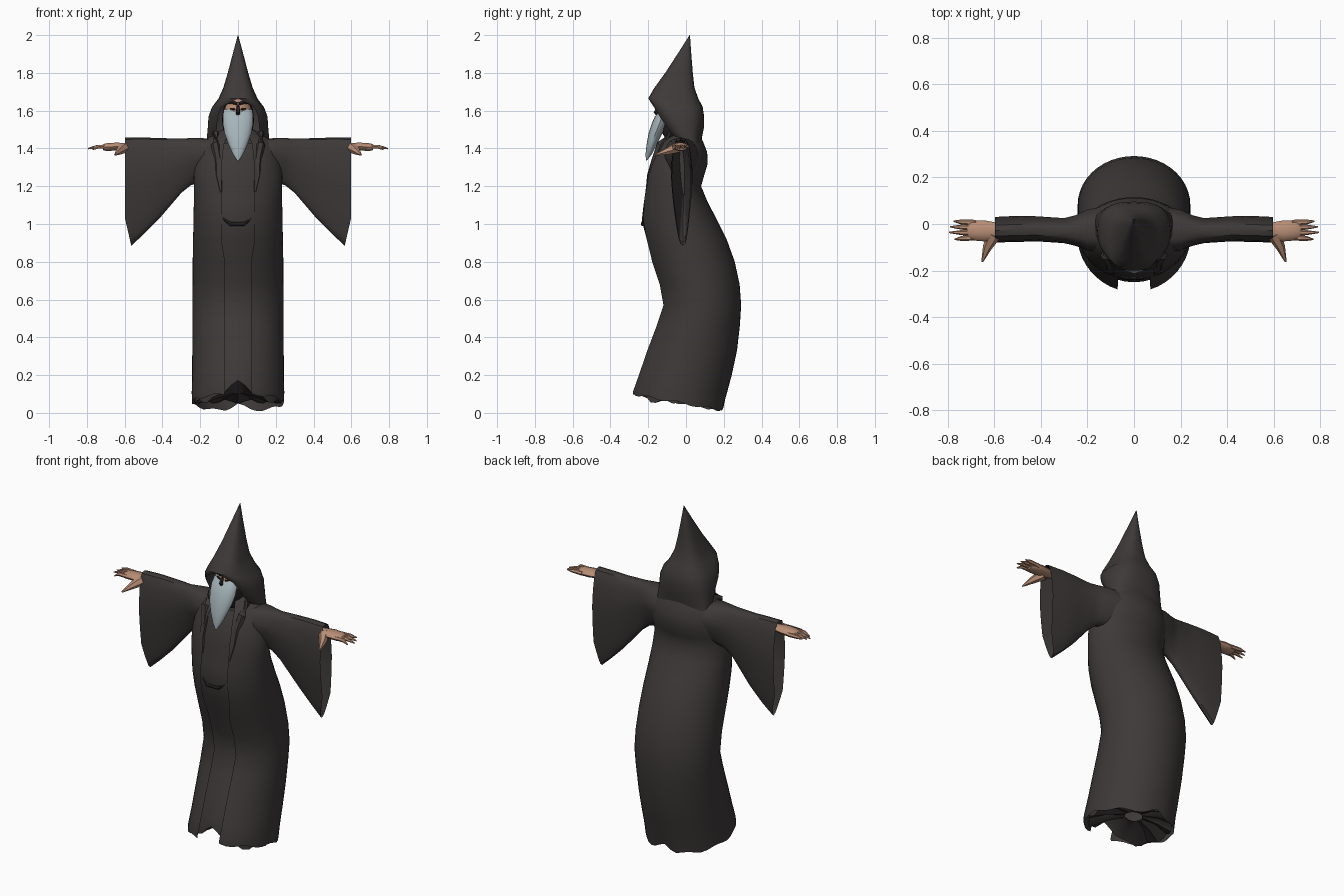
import bpy, bmesh, math
from mathutils import Vector


def material(name, rgb):
    m = bpy.data.materials.new(name)
    m.diffuse_color = (*rgb, 1)
    return m


CLOTH = material("charcoal cloth", (0.047, 0.041, 0.040))
DARK = material("dark shadow cloth", (0.022, 0.019, 0.019))
SKIN = material("skin", (0.48, 0.27, 0.18))
BEARD = material("silver beard", (0.38, 0.46, 0.49))


def loft(name, rings, mat, closed=True, caps=(False, False), angle=40):
    """Skin a list of point rings with quads."""
    bm = bmesh.new()
    rows = [[bm.verts.new(p) for p in r] for r in rings]
    n = len(rows[0])
    for a, b in zip(rows, rows[1:]):
        for i in range(n if closed else n - 1):
            j = (i + 1) % n
            bm.faces.new((a[i], a[j], b[j], b[i]))
    if caps[0]:
        bm.faces.new(rows[0])
    if caps[1]:
        bm.faces.new(rows[-1])
    bmesh.ops.remove_doubles(bm, verts=bm.verts, dist=0.0005)
    bmesh.ops.recalc_face_normals(bm, faces=bm.faces)
    me = bpy.data.meshes.new(name)
    bm.to_mesh(me)
    bm.free()
    me.materials.append(mat)
    ob = bpy.data.objects.new(name, me)
    bpy.context.collection.objects.link(ob)
    bpy.ops.object.select_all(action='DESELECT')
    ob.select_set(True)
    bpy.context.view_layer.objects.active = ob
    bpy.ops.object.shade_smooth_by_angle(angle=math.radians(angle))
    return ob


def spow(v, e):
    return math.copysign(abs(v) ** e, v)


def arc(z, front, back, w, a0=0.0, n=40, e=1.0, hem=None):
    """Rounded horizontal section, open by a0 on each side of the front."""
    cy, ry = (front + back) / 2, (back - front) / 2
    pts = []
    for i in range(n + 1):
        t = a0 + (2 * math.pi - 2 * a0) * i / n
        pts.append(Vector((w * spow(math.sin(t), e), cy - ry * spow(math.cos(t), e),
                           z + (hem(t) if hem else 0))))
    return pts


def tube(name, path, mat, n=8, flat=1.0):
    """Tapered tube; path entries are (x, y, z, radius)."""
    rings = []
    for i, p in enumerate(path):
        a, b = path[max(i - 1, 0)], path[min(i + 1, len(path) - 1)]
        d = (Vector(b[:3]) - Vector(a[:3])).normalized()
        ref = Vector((0, 0, 1)) if abs(d.z) < 0.8 else Vector((0, 1, 0))
        u = d.cross(ref).normalized()
        v = u.cross(d)
        rings.append([Vector(p[:3]) + p[3] * (u * math.cos(k * math.tau / n)
                      + v * flat * math.sin(k * math.tau / n)) for k in range(n)])
    return loft(name, rings, mat, caps=(True, True))


# Outer robe: z, front y, back y, half width
profile = [(0.11, -0.292, 0.218, 0.245), (0.20, -0.26, 0.242, 0.243), (0.33, -0.215, 0.27, 0.242),
           (0.46, -0.165, 0.285, 0.242), (0.57, -0.128, 0.292, 0.242), (0.68, -0.148, 0.284, 0.241),
           (0.80, -0.188, 0.258, 0.24), (0.92, -0.224, 0.215, 0.238), (1.02, -0.24, 0.165, 0.236),
           (1.12, -0.234, 0.113, 0.234), (1.20, -0.222, 0.08, 0.234), (1.26, -0.217, 0.097, 0.235),
           (1.32, -0.2, 0.115, 0.23), (1.38, -0.18, 0.112, 0.215), (1.43, -0.15, 0.093, 0.195),
           (1.47, -0.11, 0.075, 0.14), (1.50, -0.08, 0.06, 0.08)]


def hem(t):
    c = math.cos(t)
    return 0.045 * (c + 1) + 0.04 * math.exp(-((t - math.pi) / 0.18) ** 2) + 0.007 * math.sin(9 * t)


rings = [arc(0.01, -0.29, 0.2, 0.244, 0.3, hem=hem)]
rings += [arc(*p, 0.29 if p[0] < 0.9 else 0.38) for p in profile]
loft("outer_robe", rings, CLOTH, closed=False)

# Inner gown, visible through the front opening, with a pleated underside
pleat = lambda t: 0.012 * math.cos(11 * t) + 0.10 * max(0, math.cos(t)) ** 10
rings = [arc(0.10, -0.05, 0.04, 0.05), arc(0.085, -0.14, 0.12, 0.14, hem=pleat),
         arc(0.06, -0.25, 0.185, 0.23, hem=pleat)]
for z, f, b, w in profile[1:-2]:
    pouch = 0.012 * math.exp(-((z - 1.05) / 0.07) ** 2)
    rings.append(arc(z, f + 0.016 - pouch, b - 0.012, w * 0.965))
loft("inner_gown", rings, CLOTH)
tube("waist_fold", [(-0.08, -0.218, 1.03, 0.006), (-0.04, -0.229, 1.0, 0.011),
                    (0.03, -0.229, 1.0, 0.011), (0.07, -0.218, 1.03, 0.006)], DARK)

# Folded lapels along the opening
for s in (-1, 1):
    tube("lapel", [(s * 0.12, -0.08, 1.48, 0.02), (s * 0.12, -0.135, 1.42, 0.024),
                   (s * 0.105, -0.163, 1.34, 0.02), (s * 0.105, -0.185, 1.26, 0.018),
                   (s * 0.09, -0.21, 1.17, 0.006)], CLOTH, n=6)

# Pointed hood, open below the brim: z, front, back, half width, opening, segments, squareness
hood = [(2.0, 0.019, 0.021, 0.001, 0, 32, 0.8), (1.9, -0.045, 0.028, 0.028, 0, 32, 0.8),
        (1.8, -0.11, 0.036, 0.054, 0, 32, 0.75), (1.72, -0.168, 0.045, 0.078, 0, 32, 0.7),
        (1.665, -0.2, 0.065, 0.103, 0, 32, 0.65), (1.62, -0.185, 0.088, 0.137, 0.55, 32, 0.7),
        (1.57, -0.16, 0.096, 0.156, 0.65, 32, 0.75), (1.51, -0.12, 0.095, 0.16, 0.7, 32, 0.8),
        (1.46, -0.08, 0.085, 0.165, 0.75, 32, 0.8), (1.425, -0.04, 0.08, 0.165, 0.8, 32, 0.8)]
loft("hood", [arc(*h) for h in hood], CLOTH, closed=False)

# Head inside the hood; only the face is skin, the rest is a dark cowl
head = [(1.42, -0.09, 0.0, 0.04), (1.48, -0.125, 0.05, 0.075), (1.55, -0.14, 0.06, 0.085),
        (1.61, -0.145, 0.05, 0.078), (1.66, -0.13, 0.03, 0.055), (1.69, -0.08, 0.0, 0.02)]
head_ob = loft("head", [arc(*h, n=24) for h in head], SKIN)
head_ob.data.materials.append(DARK)
for p in head_ob.data.polygons:
    if p.center.y > -0.085 or p.center.z < 1.54:
        p.material_index = 1
tube("nose", [(0, -0.14, 1.63, 0.006), (0, -0.162, 1.59, 0.012), (0, -0.15, 1.575, 0.008)], DARK, n=6)
for s in (-1, 1):
    tube("eye", [(s * 0.018, -0.146, 1.608, 0.005), (s * 0.04, -0.136, 1.61, 0.005)], DARK, n=6)
    tube("brow", [(s * 0.006, -0.152, 1.637, 0.009), (s * 0.035, -0.146, 1.646, 0.01),
                  (s * 0.07, -0.12, 1.64, 0.009)], DARK, n=6)

# Long beard tapering to a point
beard = [(1.335, -0.212, -0.208, 0.004), (1.37, -0.214, -0.18, 0.028), (1.42, -0.209, -0.155, 0.05),
         (1.48, -0.198, -0.125, 0.071), (1.53, -0.182, -0.1, 0.08), (1.57, -0.165, -0.09, 0.08),
         (1.605, -0.135, -0.08, 0.076)]
loft("beard", [arc(*b, n=16) for b in beard], BEARD, caps=(True, False))

# Hanging sleeves: x, bottom z, top z, front y, back y
sleeve = [(0.12, 1.22, 1.45, -0.13, 0.075), (0.20, 1.22, 1.455, -0.12, 0.06),
          (0.25, 1.205, 1.455, -0.10, 0.035), (0.30, 1.165, 1.452, -0.088, 0.022),
          (0.42, 1.025, 1.455, -0.08, 0.03), (0.50, 0.945, 1.458, -0.083, 0.032),
          (0.565, 0.885, 1.458, -0.085, 0.027)]


def sleeve_ring(s, x, lo, hi, f, b, lean=0.0, shrink=1.0):
    cy, ry, pts = (f + b) / 2, (b - f) / 2 * shrink, []
    for i in range(24):
        t = i * math.tau / 24
        k = (1 - math.cos(t)) / 2           # 0 at the low tip, 1 at the top
        taper = 0.55 + 0.45 * min(1, k * 1.6)
        side = spow(math.sin(t), 0.65)
        pts.append(Vector((s * (x + lean * min(1, k * 4)), cy + ry * taper * side + 0.012 * (1 - k),
                           lo + (hi - lo) * k)))
    return pts


for s in (-1, 1):
    rings = [sleeve_ring(s, *r) for r in sleeve[:-1]]
    rings.append(sleeve_ring(s, *sleeve[-1], lean=0.033))
    loft("sleeve", rings, CLOTH)
    # Recessed lining closes the cuff
    loft("sleeve_lining", [sleeve_ring(s, 0.56, 0.90, 1.45, -0.085, 0.027, 0.033, 0.94),
                           sleeve_ring(s, 0.50, 1.0, 1.435, -0.08, 0.025, 0, 0.8),
                           sleeve_ring(s, 0.38, 1.15, 1.40, -0.05, 0.0, 0, 0.5)],
         CLOTH, caps=(False, True))

# Hands with four fingers and a thumb
fingers = [(0.005, 0.012, 0.775, 1.408), (-0.015, -0.012, 0.79, 1.402),
           (-0.038, -0.036, 0.795, 1.398), (-0.058, -0.066, 0.77, 1.393)]
for s in (-1, 1):
    tube("palm", [(s * 0.52, -0.03, 1.415, 0.024), (s * 0.58, -0.03, 1.41, 0.034),
                  (s * 0.64, -0.03, 1.41, 0.045), (s * 0.70, -0.028, 1.407, 0.042),
                  (s * 0.715, -0.028, 1.405, 0.03)], SKIN, n=10, flat=0.5)
    for y0, y1, x1, z1 in fingers:
        tube("finger", [(s * 0.68, y0, 1.408, 0.013), (s * 0.74, (y0 + y1) / 2, 1.41, 0.011),
                        (s * x1, y1, z1, 0.003)], SKIN, n=6)
    tube("thumb", [(s * 0.60, -0.045, 1.405, 0.03), (s * 0.63, -0.10, 1.385, 0.02),
                   (s * 0.652, -0.162, 1.365, 0.004)], SKIN, n=6)
